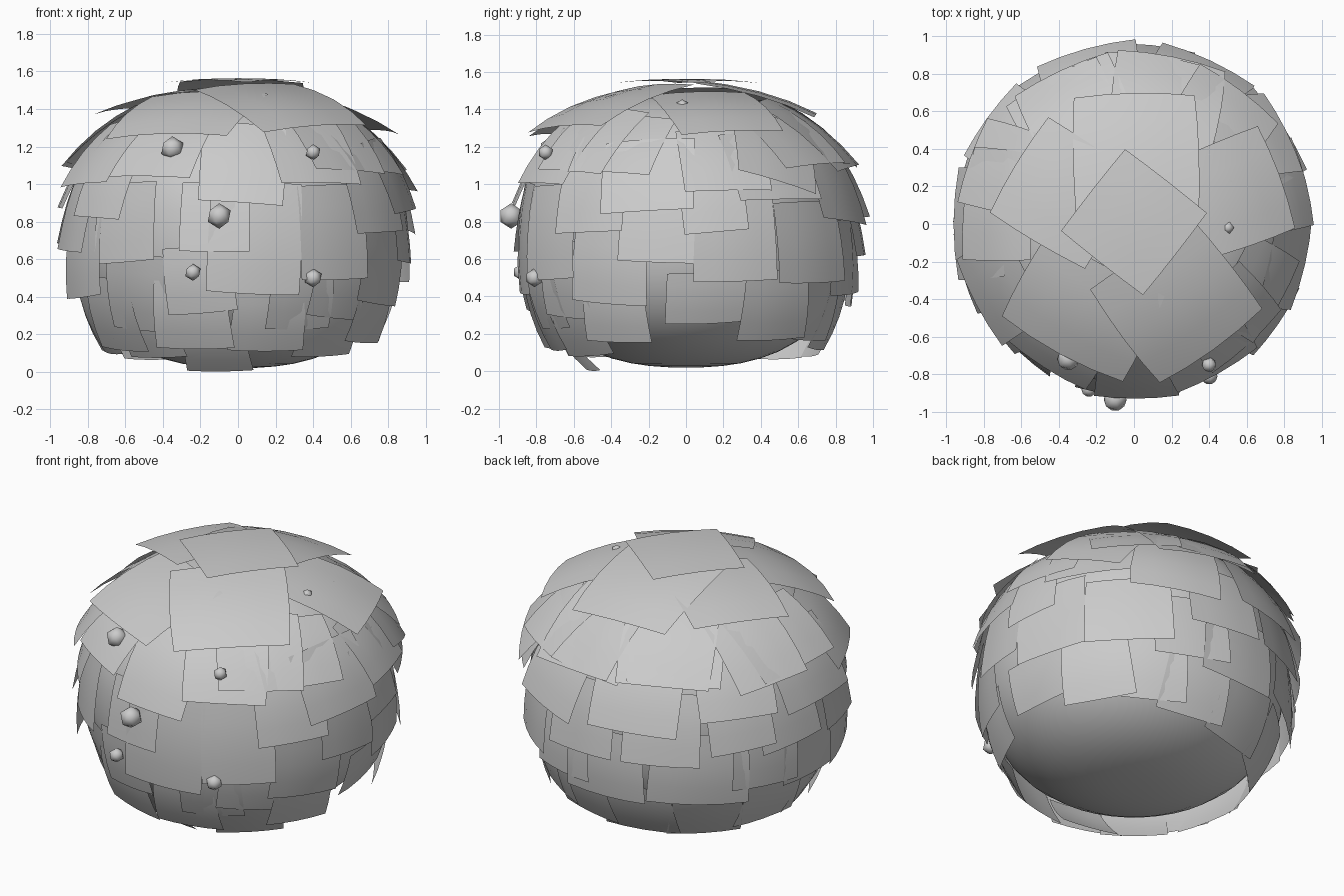
import bpy, bmesh, math, random
from mathutils import Vector

random.seed(11)
if "Cube" in bpy.data.objects:
    bpy.data.objects.remove(bpy.data.objects["Cube"], do_unlink=True)

RADIUS, HALF_HEIGHT, POWER = 0.87, 0.73, 2.4
CENTRE = Vector((0, 0, 0.75))

grey = bpy.data.materials.new("plain grey")
grey.use_nodes = True
grey.diffuse_color = (0.6, 0.6, 0.6, 1)
grey.node_tree.nodes["Principled BSDF"].inputs["Base Color"].default_value = (0.6, 0.6, 0.6, 1)


def finish(name, bm):
    mesh = bpy.data.meshes.new(name)
    for face in bm.faces:
        face.smooth = True
    bm.to_mesh(mesh)
    bm.free()
    mesh.materials.append(grey)
    obj = bpy.data.objects.new(name, mesh)
    bpy.context.collection.objects.link(obj)


def on_core(p):
    """Push a point, relative to the centre, onto the rounded core."""
    r = math.hypot(p.x, p.y) / RADIUS
    z = abs(p.z) / HALF_HEIGHT
    return p * (r ** POWER + z ** POWER) ** (-1 / POWER)


def profile(value, along, across):
    return across * (1 - abs(value / along) ** POWER) ** (1 / POWER)


def leaf(name, azimuth, spot, width, height, lift, flare, roll, flatness=0.4):
    """Bent rectangle hugging the core, its lower edge standing off by flare."""
    r = math.hypot(spot.x, spot.y)
    slope = (r / RADIUS) ** (POWER - 1) / RADIUS
    rise = math.copysign((abs(spot.z) / HALF_HEIGHT) ** (POWER - 1) / HALF_HEIGHT, spot.z)
    normal = Vector((math.cos(azimuth) * slope, math.sin(azimuth) * slope, rise)).normalized()
    across = Vector((-math.sin(azimuth), math.cos(azimuth), 0))
    up = normal.cross(across)
    bm = bmesh.new()
    bmesh.ops.create_grid(bm, x_segments=4, y_segments=4, size=0.5)
    for v in bm.verts:
        drop = 0.5 - v.co.y
        x, y = v.co.x * width, v.co.y * height
        u = x * math.cos(roll) - y * math.sin(roll)
        w = x * math.sin(roll) + y * math.cos(roll)
        flat = spot + across * u + up * w
        bent = on_core(flat).lerp(flat, flatness)
        v.co = CENTRE + bent * (1 + lift + flare * drop)
        v.co.z = max(v.co.z, 0)
    finish(name, bm)


def side_leaf(name, degrees, height, width, length, flare):
    azimuth = math.radians(degrees)
    z = height - CENTRE.z
    r = profile(z, HALF_HEIGHT, RADIUS)
    spot = Vector((r * math.cos(azimuth), r * math.sin(azimuth), z))
    leaf(name, azimuth, spot, width, length, random.uniform(0.0, 0.015), flare,
         math.radians(random.uniform(-5, 5)))


# Rounded core
bm = bmesh.new()
bmesh.ops.create_uvsphere(bm, u_segments=40, v_segments=24, radius=1)
for v in bm.verts:
    v.co = CENTRE + on_core(v.co)
finish("bush_core", bm)

# Front and side leaves: direction in degrees, height, width, length
front = [
    (-130, 0.27, 0.36, 0.36), (-108, 0.33, 0.40, 0.36), (-101, 0.16, 0.33, 0.32),
    (-78, 0.30, 0.38, 0.34), (-50, 0.28, 0.36, 0.36), (-28, 0.35, 0.36, 0.34),
    (10, 0.40, 0.50, 0.28), (-130, 0.43, 0.40, 0.42), (-104, 0.50, 0.37, 0.35),
    (-66, 0.43, 0.36, 0.40), (-50, 0.50, 0.36, 0.42), (-28, 0.57, 0.44, 0.40),
    (-84, 0.72, 0.50, 0.60), (-98, 0.83, 0.37, 0.37), (-133, 0.80, 0.42, 0.42),
    (-55, 0.75, 0.42, 0.50), (17, 0.72, 0.46, 0.46), (-10, 0.77, 0.40, 0.36),
    (9, 0.96, 0.34, 0.44), (-35, 0.95, 0.42, 0.42), (-145, 1.02, 0.42, 0.42),
    (-88, 1.12, 0.45, 0.50), (-122, 1.20, 0.50, 0.42), (-60, 1.18, 0.48, 0.44),
    (-14, 1.05, 0.50, 0.42), (-28, 1.22, 0.50, 0.42),
]

# Back leaves, in the same terms
back = [
    (134, 0.27, 0.40, 0.38), (104, 0.28, 0.42, 0.36), (164, 0.31, 0.40, 0.38),
    (77, 0.32, 0.40, 0.36), (58, 0.38, 0.38, 0.38), (35, 0.38, 0.40, 0.36),
    (192, 0.30, 0.40, 0.38), (213, 0.33, 0.40, 0.40),
    (130, 0.59, 0.57, 0.42), (93, 0.57, 0.50, 0.40), (72, 0.62, 0.45, 0.38),
    (48, 0.70, 0.50, 0.42), (178, 0.62, 0.45, 0.42), (156, 0.66, 0.42, 0.42),
    (203, 0.63, 0.44, 0.42), (145, 0.90, 0.38, 0.40), (116, 0.84, 0.44, 0.42),
    (84, 0.84, 0.44, 0.42), (165, 0.88, 0.42, 0.42), (197, 0.86, 0.42, 0.42),
    (106, 1.03, 0.52, 0.45), (66, 1.01, 0.52, 0.44), (33, 1.10, 0.50, 0.42),
    (14, 1.13, 0.46, 0.40), (180, 1.08, 0.58, 0.46), (144, 1.10, 0.45, 0.44),
    (206, 1.17, 0.50, 0.44), (121, 1.25, 0.53, 0.42), (172, 1.25, 0.58, 0.44),
    (84, 1.24, 0.50, 0.42), (50, 1.24, 0.50, 0.42),
]
for label, leaves, spread in (("front", front, 0.05), ("back", back, 0.085)):
    for i, (degrees, height, width, length) in enumerate(leaves):
        flare = 0.11 if height < 0.4 else spread
        side_leaf(f"{label}_leaf_{i + 1}", degrees, height, width, length, flare)

# Crown leaves: x, y, width, length, lift, flare, roll in degrees
crown = [
    (-0.65, 0.28, 0.45, 0.50, 0.02, 0.09, 6),
    (0.60, 0.45, 0.46, 0.50, 0.02, 0.08, -19),
    (-0.30, 0.60, 0.54, 0.55, 0.02, 0.06, -2),
    (0.17, 0.65, 0.58, 0.58, 0.02, 0.06, 5),
    (-0.35, 0.15, 0.57, 0.58, 0.03, 0.08, -9),
    (0.50, 0.15, 0.56, 0.56, 0.02, 0.08, 4),
    (-0.27, -0.45, 0.74, 0.56, 0.02, 0.05, 3),
    (0.50, -0.50, 0.50, 0.48, 0.01, 0.04, -4),
    (0.22, -0.40, 0.67, 0.66, 0.05, 0.04, 8),
    (0.01, 0.36, 0.64, 0.65, 0.08, 0.0, 3),
    (0.0, 0.01, 0.51, 0.51, 0.115, 0.0, 52),
]
for i, (x, y, width, length, lift, flare, roll) in enumerate(crown):
    r = math.hypot(x, y)
    azimuth = math.atan2(y, x) if r > 0.1 else -math.pi / 2
    spot = Vector((x, y, profile(r, RADIUS, HALF_HEIGHT)))
    leaf(f"crown_leaf_{i + 1}", azimuth, spot, width, length, lift, flare, math.radians(roll))

# Small faceted berries: position and radius
berries = [
    (-0.35, -0.72, 1.19, 0.065), (0.40, -0.75, 1.17, 0.042),
    (-0.10, -0.935, 0.83, 0.068), (-0.24, -0.88, 0.53, 0.045),
    (0.40, -0.81, 0.50, 0.05), (0.50, -0.02, 1.42, 0.035),
]
for i, (x, y, z, size) in enumerate(berries):
    bm = bmesh.new()
    bmesh.ops.create_icosphere(bm, subdivisions=1, radius=size)
    bmesh.ops.translate(bm, verts=bm.verts, vec=(x, y, z))
    finish(f"berry_{i + 1}", bm)
